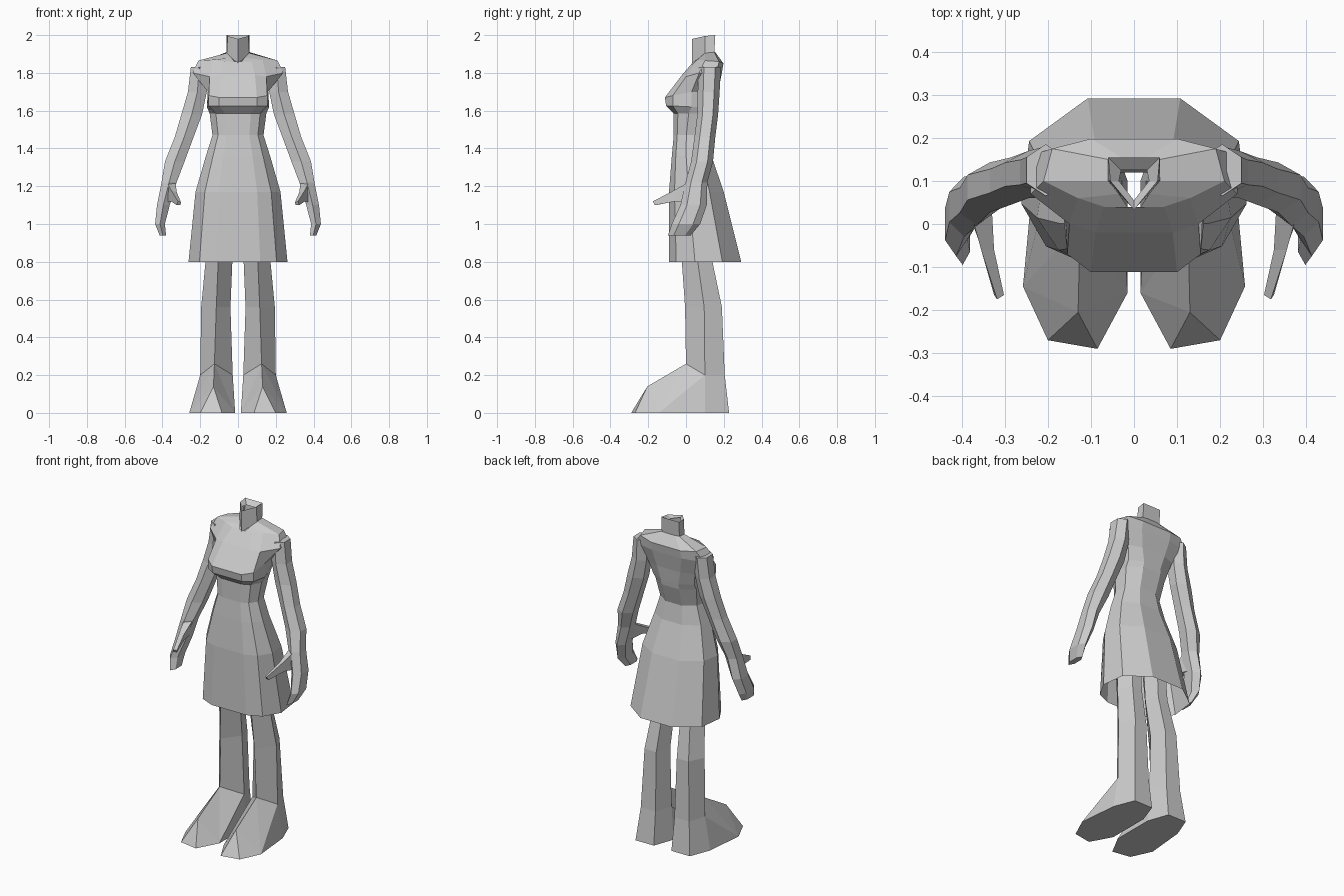
import bpy, bmesh, math

mat = bpy.data.materials.new("plain grey")
mat.diffuse_color = (0.6, 0.6, 0.6, 1)


def make(name, verts, faces, mirror=False):
    bm = bmesh.new()
    vs = [bm.verts.new(v) for v in verts]
    for f in faces:
        bm.faces.new([vs[i] for i in f])
    bmesh.ops.recalc_face_normals(bm, faces=bm.faces)
    me = bpy.data.meshes.new(name)
    bm.to_mesh(me)
    bm.free()
    me.materials.append(mat)
    ob = bpy.data.objects.new(name, me)
    bpy.context.collection.objects.link(ob)
    if mirror:
        ob.modifiers.new("mirror", 'MIRROR')
    return ob


def loft(name, rings, cap_start=False, cap_end=False, mirror=False):
    n = len(rings[0])
    verts = [p for r in rings for p in r]
    faces = [(k * n + i, k * n + (i + 1) % n, (k + 1) * n + (i + 1) % n, (k + 1) * n + i)
             for k in range(len(rings) - 1) for i in range(n)]
    if cap_start:
        faces.append(tuple(range(n)))
    if cap_end:
        faces.append(tuple(range((len(rings) - 1) * n, len(rings) * n)))
    return make(name, verts, faces, mirror)


def both(half):
    """Close a front-to-back half ring with its mirror image."""
    return half + [(-x, y, z) for x, y, z in reversed(half)]


def body_ring(z, w, yf, yb):
    d = yb - yf
    return both([(.45 * w, yf, z), (.78 * w, yf + .1 * d, z), (w, yf + .36 * d, z),
                 (.93 * w, yf + .74 * d, z), (.41 * w, yb, z)])


# skirt, open at the hem
waist = body_ring(1.47, .135, -.065, .12)
loft("skirt", [body_ring(.80, .262, -.09, .292), body_ring(1.17, .225, -.09, .20),
               body_ring(1.36, .17, -.075, .135), waist])

# bodice with bust and shoulders, open at the neck
loft("bodice", [
    waist,
    body_ring(1.585, .15, -.065, .155),
    both([(.10, -.105, 1.625), (.155, -.07, 1.625), (.165, .03, 1.62), (.14, .12, 1.62), (.06, .16, 1.62)]),
    both([(.10, -.112, 1.67), (.155, -.07, 1.68), (.16, .03, 1.7), (.16, .14, 1.7), (.08, .17, 1.7)]),
    both([(.09, -.02, 1.79), (.15, .0, 1.78), (.24, .07, 1.80), (.24, .16, 1.80), (.10, .19, 1.80)]),
    both([(.07, .04, 1.86), (.13, .06, 1.87), (.21, .10, 1.865), (.19, .175, 1.86), (.10, .198, 1.85)]),
    both([(.012, .035, 1.85), (.035, .07, 1.88), (.06, .10, 1.905), (.06, .15, 1.91), (.03, .155, 1.91)]),
])

# neck with pointed front, open at the top
neck = [(.0, .033, 1.85), (.06, .10, 1.90), (.06, .15, 1.905)]
rim = [(.0, .033, 1.98), (.055, .10, 1.995), (.06, .155, 2.0)]
lip = [(.0, .055, 1.975), (.035, .10, 1.975), (.03, .125, 1.975)]
loft("neck", [[h[0], h[1], h[2], (-h[2][0], *h[2][1:]), (-h[1][0], *h[1][1:])]
              for h in (neck, rim, lip)])

# arms and hands: hexagonal sections (x, y, z, half width, half depth)
arm = [(.205, .125, 1.83, .045, .06), (.215, .12, 1.70, .05, .058), (.245, .115, 1.58, .055, .055),
       (.285, .10, 1.46, .05, .055), (.335, .085, 1.33, .052, .058), (.365, .055, 1.22, .04, .058),
       (.395, .04, 1.10, .034, .07), (.413, -.0, 1.0, .026, .075), (.398, -.035, .94, .017, .06)]
loft("arms", [[(x + rx * 1.15 * math.sin(a), y - ry * math.cos(a), z)
               for a in (i * math.pi / 3 for i in range(6))]
              for x, y, z, rx, ry in arm], True, True, True)

# thumbs
loft("thumbs", [
    [(.33, .03, 1.22), (.38, .03, 1.23), (.385, .03, 1.11), (.355, .04, 1.12)],
    [(.325, -.06, 1.17), (.355, -.06, 1.18), (.355, -.055, 1.12), (.33, -.05, 1.13)],
    [(.302, -.165, 1.115), (.318, -.175, 1.12), (.325, -.165, 1.10), (.305, -.16, 1.10)],
], True, True, True)


# legs: front ridge, outer side, two back corners, inner side
def leg_ring(z, xi, xo, xf, yf, yb):
    ys = yf + .52 * (yb - yf)
    return [(xf, yf, z), (xo, ys, z), (xo - .045, yb, z), (xi + .03, yb, z), (xi, ys, z)]


ankle = [(.125, -.0, .26), (.20, .10, .20), (.165, .205, .20), (.065, .205, .20), (.028, .10, .20)]
loft("legs", [leg_ring(1.0, .03, .165, .10, -.04, .13), leg_ring(.80, .03, .172, .105, -.022, .14),
              leg_ring(.56, .04, .195, .115, -.005, .19), ankle], True, False, True)

# feet: ankle ring 0-4, toe ridge 5, sole 6-13
sole = [(.085, -.29), (.20, -.27), (.258, -.145), (.235, .10), (.185, .228),
        (.06, .228), (.015, .10), (.015, -.16)]
make("feet", ankle + [(.13, -.205, .14)] + [(x, y, 0) for x, y in sole],
     [(5, 6, 7), (5, 7, 8), (0, 5, 8), (0, 8, 1), (1, 8, 9), (1, 9, 10, 2), (2, 10, 11, 3),
      (3, 11, 12, 4), (4, 12, 13), (0, 4, 13), (0, 13, 5), (5, 13, 6), tuple(range(6, 14))], True)
